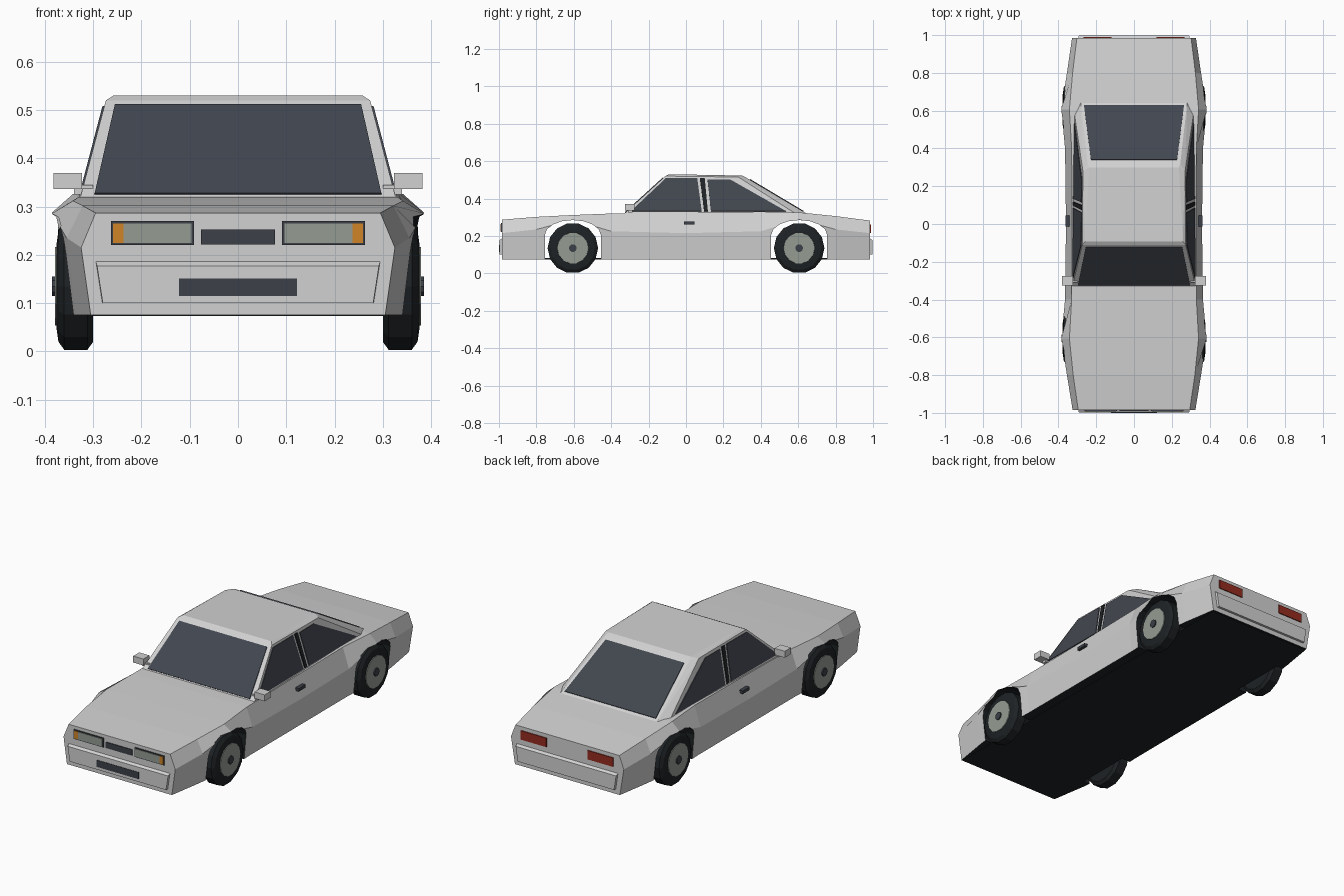
import bpy, bmesh
from math import sin, cos, pi
from mathutils import Vector

if "Cube" in bpy.data.objects:
    bpy.data.objects.remove(bpy.data.objects["Cube"])


def material(name, r, g, b):
    m = bpy.data.materials.new(name)
    m.use_nodes = True
    m.diffuse_color = (r, g, b, 1)
    bsdf = next(n for n in m.node_tree.nodes if n.type == "BSDF_PRINCIPLED")
    bsdf.inputs["Base Color"].default_value = (r, g, b, 1)
    bsdf.inputs["Roughness"].default_value = 0.7
    return m


PAINT = material("light grey paint", 0.64, 0.64, 0.64)
BLACK = material("black rubber", 0.013, 0.016, 0.018)
GLASS = material("dark glass", 0.054, 0.062, 0.078)
TRIM = material("dark trim", 0.045, 0.052, 0.065)
SILVER = material("grey metal", 0.30, 0.33, 0.29)
ORANGE = material("orange lamp", 0.62, 0.23, 0.02)
RED = material("red lamp", 0.30, 0.025, 0.015)


def finish(name, bm, *mats):
    bmesh.ops.recalc_face_normals(bm, faces=bm.faces)
    me = bpy.data.meshes.new(name)
    bm.to_mesh(me)
    bm.free()
    for m in mats:
        me.materials.append(m)
    ob = bpy.data.objects.new(name, me)
    bpy.context.scene.collection.objects.link(ob)
    return ob


def hull(name, points, mat):
    bm = bmesh.new()
    for p in points:
        bm.verts.new(p)
    bmesh.ops.convex_hull(bm, input=bm.verts)
    bmesh.ops.dissolve_limit(bm, angle_limit=0.01, verts=bm.verts, edges=bm.edges)
    return finish(name, bm, mat)


def box(name, x, y, z, mat):
    return hull(name, [(a, b, c) for a in x for b in y for c in z], mat)


def plate(name, points, mat, out, depth=0.004):
    """Thin panel: a flat outline pushed outwards."""
    pts = [Vector(p) for p in points]
    n = (pts[1] - pts[0]).cross(pts[2] - pts[0]).normalized()
    if n.dot(Vector(out)) < 0:
        n = -n
    return hull(name, [p + n * d for p in pts for d in (-0.002, depth)], mat)


def both(points):
    return [(s * x, y, z) for x, y, z in points for s in (1, -1)]


def lathe(name, profile, centre, side, mat, sides=14):
    """Spin an (x, radius) profile about a sideways axle."""
    bm = bmesh.new()
    rings = []
    for x, r in profile:
        rings.append([bm.verts.new((side * x, centre[0] + r * cos(2 * pi * i / sides),
                                    centre[1] + r * sin(2 * pi * i / sides)))
                      for i in range(sides)])
    for a, b in zip(rings, rings[1:]):
        for i in range(sides):
            j = (i + 1) % sides
            bm.faces.new((a[i], a[j], b[j], b[i]))
    bm.faces.new(rings[0])
    bm.faces.new(rings[-1])
    return finish(name, bm, mat)


SILL, AXLE, TYRE = 0.075, 0.605, 0.135

# Lower body: y, then deck edge x/z, waist x/z and sill x
stations = [
    (-0.985, 0.295, 0.287, 0.325, 0.215, 0.305),
    (-0.80, 0.322, 0.302, 0.355, 0.235, 0.335),
    (-AXLE, 0.342, 0.312, 0.385, 0.286, 0.36),
    (-0.40, 0.33, 0.320, 0.365, 0.225, 0.352),
    (0.0, 0.328, 0.325, 0.36, 0.215, 0.352),
    (0.40, 0.33, 0.330, 0.365, 0.225, 0.352),
    (AXLE, 0.342, 0.326, 0.385, 0.288, 0.36),
    (0.80, 0.325, 0.306, 0.355, 0.235, 0.335),
    (0.985, 0.302, 0.282, 0.328, 0.215, 0.305)]
bm = bmesh.new()
rings = []
for y, xt, zt, xm, zm, xb in stations:
    half = [(xb, SILL), (xm, zm), (xt, zt)]
    outline = half + [(-x, z) for x, z in reversed(half)]
    rings.append([bm.verts.new((x, y, z)) for x, z in outline])
for a, b in zip(rings, rings[1:]):
    for i in range(6):
        j = (i + 1) % 6
        f = bm.faces.new((a[i], a[j], b[j], b[i]))
        f.material_index = int(i == 5)
bm.faces.new(rings[0])
bm.faces.new(rings[-1])
body = finish("body", bm, PAINT, BLACK)

# Wheel arches cut through the body
bm = bmesh.new()
for cy in (-AXLE, AXLE):
    arch = [(0.15, -0.1)] + [(0.15 * cos(pi * i / 8), 0.205 + 0.08 * sin(pi * i / 8))
                             for i in range(9)] + [(-0.15, -0.1)]
    sides = [[bm.verts.new((x, cy + y, z)) for y, z in arch] for x in (-0.6, 0.6)]
    bm.faces.new(sides[0])
    bm.faces.new(sides[1])
    for i in range(len(arch)):
        j = (i + 1) % len(arch)
        bm.faces.new((sides[0][i], sides[0][j], sides[1][j], sides[1][i]))
for f in bm.faces:
    f.material_index = 1
cutter = finish("arch_cutter", bm, PAINT, BLACK)
cutter.hide_render = True
cut = body.modifiers.new("arches", "BOOLEAN")
cut.operation, cut.solver, cut.object = "DIFFERENCE", "EXACT", cutter
bpy.context.view_layer.objects.active = body
bpy.ops.object.modifier_apply(modifier=cut.name)
bpy.data.objects.remove(cutter)

box("floor", (-0.3, 0.3), (-0.975, 0.975), (SILL - 0.002, SILL + 0.008), BLACK)


# Cabin
def side_x(y, z):
    return 0.322 - 0.25 * (z - 0.322) - 0.012 * y


cabin = [(side_x(y, z), y, z) for y, z in
         ((-0.335, 0.315), (-0.11, 0.52), (0.28, 0.515), (0.585, 0.32))]
cabin += [(0.282, 0.645, 0.32), (0.245, 0.32, 0.513), (0.258, -0.092, 0.53), (0.238, 0.30, 0.523)]
hull("cabin", both(cabin), PAINT)


# Front and rear screens
def screen(name, low, high, out):
    (xl, yl, zl), (xh, yh, zh) = low, high
    plate(name, [(-xl, yl, zl), (xl, yl, zl), (xh, yh, zh), (-xh, yh, zh)], GLASS, out)


screen("windscreen", (0.297, -0.324, 0.325), (0.255, -0.121, 0.510), (0, -1, 1))
screen("rear_screen", (0.265, 0.628, 0.330), (0.228, 0.340, 0.5015), (0, 1, 1))

# Side glass, mirrors, handles and wheels
windows = {
    "front_window": ((-0.295, 0.332), (-0.108, 0.508), (0.060, 0.508), (0.084, 0.332)),
    "door_pillar": ((0.097, 0.332), (0.074, 0.508), (0.100, 0.508), (0.117, 0.332)),
    "rear_window": ((0.133, 0.332), (0.115, 0.502), (0.235, 0.502), (0.535, 0.332))}
for s, side in ((1, "left"), (-1, "right")):
    for name, outline in windows.items():
        plate(f"{side}_{name}", [(s * side_x(y, z), y, z) for y, z in outline],
              BLACK if "pillar" in name else GLASS, (s, 0, 0))
    box(f"{side}_mirror", (s * 0.323, s * 0.382), (-0.325, -0.275), (0.336, 0.37), PAINT)
    box(f"{side}_mirror_arm", (s * 0.30, s * 0.34), (-0.31, -0.285), (0.325, 0.345), PAINT)
    box(f"{side}_handle", (s * 0.335, s * 0.362), (-0.012, 0.045), (0.262, 0.278), TRIM)
    for cy, end in ((-AXLE, "front"), (AXLE, "rear")):
        hubpos = (cy, TYRE)
        lathe(f"{side}_{end}_tyre", [(0.30, 0.118), (0.312, TYRE), (0.36, TYRE), (0.372, 0.118),
                                     (0.376, 0.09)], hubpos, s, BLACK)
        lathe(f"{side}_{end}_rim", [(0.37, 0.086), (0.379, 0.083)], hubpos, s, SILVER)
        lathe(f"{side}_{end}_hub", [(0.37, 0.021), (0.385, 0.021)], hubpos, s, TRIM, 10)

    # Lamps
    def lamp(name, x0, x1, z0, z1, y, mat):
        box(f"{side}_{name}", (s * x0, s * x1), y, (z0, z1), mat)

    lamp("headlamp_housing", 0.091, 0.263, 0.220, 0.270, (-0.989, -0.98), TRIM)
    lamp("headlamp", 0.096, 0.237, 0.225, 0.265, (-0.992, -0.985), SILVER)
    lamp("indicator", 0.237, 0.259, 0.225, 0.265, (-0.992, -0.985), ORANGE)
    lamp("tail_lamp", 0.12, 0.268, 0.215, 0.262, (0.98, 0.99), RED)

# Bumpers, grille and lower intake
for s, end in ((-1, "front"), (1, "rear")):
    hull(f"{end}_bumper", both([(0.297, s * 0.97, 0.196), (0.282, s * 0.97, 0.10),
                                (0.292, s * 0.998, 0.177), (0.28, s * 0.998, 0.10)]), PAINT)
box("grille", (-0.077, 0.077), (-0.989, -0.98), (0.222, 0.253), TRIM)
box("lower_intake", (-0.122, 0.122), (-1.0, -0.994), (0.115, 0.151), TRIM)
